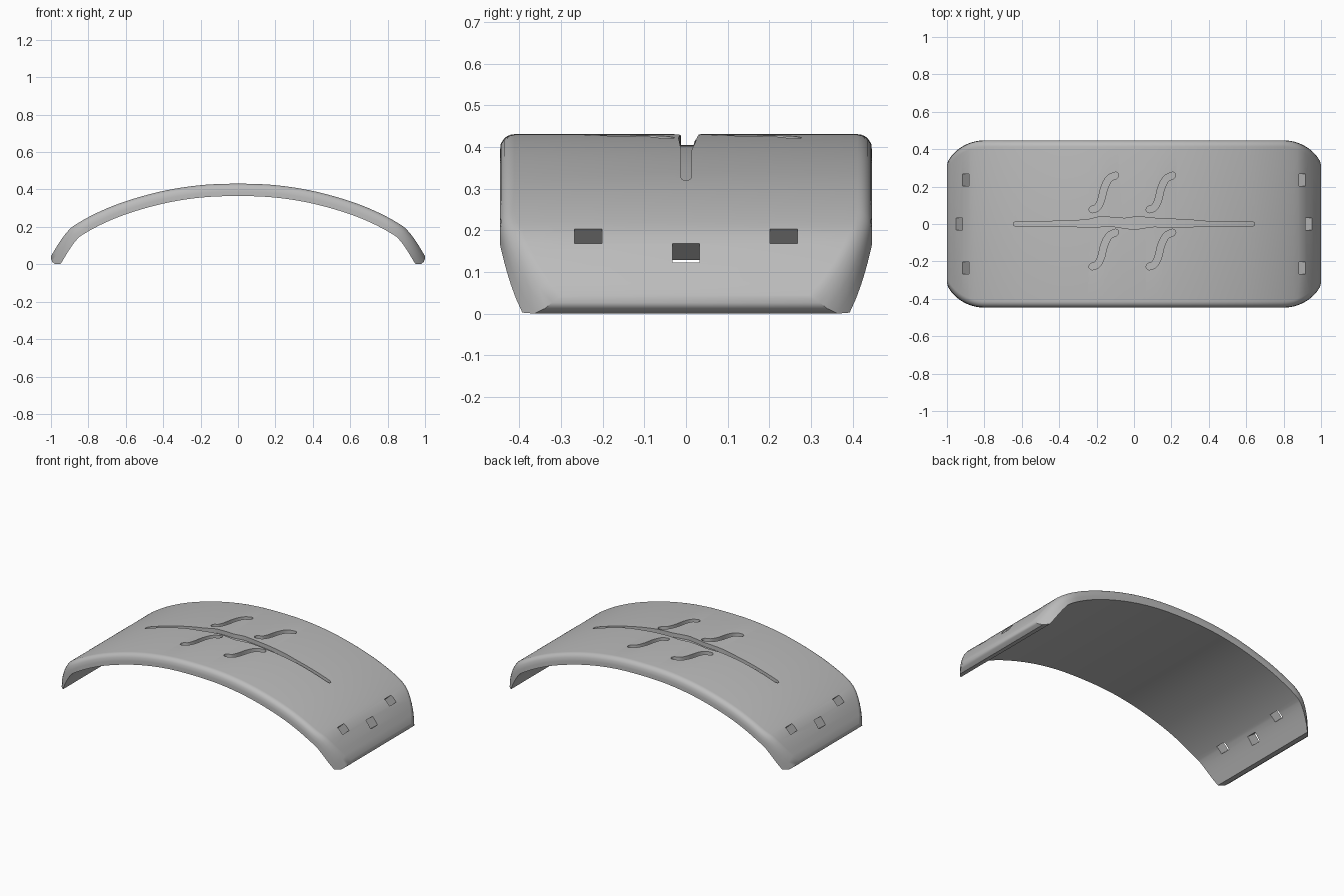
import bpy, bmesh, math
from mathutils import Vector, Matrix

if "Cube" in bpy.data.objects:
    bpy.data.objects.remove(bpy.data.objects["Cube"])

# Half profile of the outer surface (x, z), mirrored across x = 0
ARC = [(0, .431), (.2, .423), (.4, .392), (.6, .337), (.75, .277),
       (.883, .203), (.918, .168), (.952, .122), (1.0, .044)]
SLOPES = [0.0]
for a, b, c in zip(ARC, ARC[1:], ARC[2:]):
    SLOPES.append((c[1] - a[1]) / (c[0] - a[0]))
SLOPES.append(-1.64)


def height(x):
    """Smooth height and slope of the outer surface at x."""
    ax, sg = abs(x), (1 if x >= 0 else -1)
    if ax >= 1:
        return ARC[-1][1] + SLOPES[-1] * (ax - 1), sg * SLOPES[-1]
    i = max(k for k in range(len(ARC) - 1) if ARC[k][0] <= ax)
    (x0, z0), (x1, z1) = ARC[i], ARC[i + 1]
    h = x1 - x0
    t = (ax - x0) / h
    m0, m1 = SLOPES[i] * h, SLOPES[i + 1] * h
    c2, c3 = 3 * (z1 - z0) - 2 * m0 - m1, 2 * (z0 - z1) + m0 + m1
    return z0 + t * (m0 + t * (c2 + t * c3)), sg * (m0 + 2 * c2 * t + 3 * c3 * t * t) / h


def on_surface(x, depth):
    z, s = height(x)
    n = Vector((-s, 0, 1)).normalized()
    return Vector((x, 0, z)) - n * depth, n


def half_width(x):
    """Plan outline with rounded corners."""
    r = .229
    dx = min(max(abs(x) - .8, 0), .21)
    return .447 - r + math.sqrt(r * r - dx * dx)


def finish(bm, name):
    bmesh.ops.recalc_face_normals(bm, faces=bm.faces)
    me = bpy.data.meshes.new(name)
    bm.to_mesh(me)
    bm.free()
    ob = bpy.data.objects.new(name, me)
    bpy.context.collection.objects.link(ob)
    return ob


# Arched plate: stacked layers (depth, end extension) with a rounded outer rim
LAYERS = [(0, 0), (.001, .002), (.004, .007), (.01, .014), (.022, .023), (.043, .025), (.066, .008)]
N, RIM = 96, .035
bm = bmesh.new()
rows = []
for depth, ext in LAYERS:
    inset = RIM - math.sqrt(RIM ** 2 - max(RIM - depth, 0) ** 2)
    row = []
    for i in range(N + 1):
        p, _ = on_surface((2 * i / N - 1) * (1 + .52 * ext), depth)
        w = half_width(p.x) - inset
        row.append([bm.verts.new((p.x, s * w, p.z)) for s in (-1, 1)])
    rows.append(row)
for row in (rows[0], rows[-1]):
    for a, b in zip(row, row[1:]):
        bm.faces.new((a[0], b[0], b[1], a[1]))
for up, lo in zip(rows, rows[1:]):
    for i in range(N):
        for s in (0, 1):
            bm.faces.new((up[i][s], up[i + 1][s], lo[i + 1][s], lo[i][s]))
    for i in (0, N):
        bm.faces.new((up[i][0], up[i][1], lo[i][1], lo[i][0]))
plate = finish(bm, "arched_plate")

# Cutters for engraved grooves and strap holes
cut = bmesh.new()


def groove(pairs, depth=.026):
    """Closed strip that follows the surface, from left/right edge points."""
    rings = []
    for l, r in pairs:
        rings.append([cut.verts.new((q[0], q[1], height(q[0])[0] + dz))
                      for q, dz in ((l, .02), (r, .02), (r, -depth), (l, -depth))])
    for a, b in zip(rings, rings[1:]):
        for k in range(4):
            cut.faces.new((a[k], a[(k + 1) % 4], b[(k + 1) % 4], b[k]))
    cut.faces.new(rings[0])
    cut.faces.new(rings[-1])


def lerp(table, x):
    for (x0, y0), (x1, y1) in zip(table, table[1:]):
        if x <= x1:
            return y0 + (y1 - y0) * (x - x0) / (x1 - x0)
    return table[-1][1]


# Central stem groove
TOP = [(-.645, .006), (-.635, .013), (-.4, .015), (-.25, .022), (-.18, .04), (-.05, .03), (.02, .04),
       (.12, .03), (.3, .022), (.4, .013), (.635, .013), (.645, .006)]
BOT = [(-.645, -.006), (-.635, -.012), (-.35, -.012), (-.25, -.018), (-.12, -.012), (0, -.03),
       (.1, -.014), (.22, -.018), (.4, -.012), (.635, -.012), (.645, -.006)]
xs = sorted({round(-.63 + .02 * i, 4) for i in range(64)} | {-.645, -.638, .638, .645})
groove([((x, lerp(TOP, x)), (x, lerp(BOT, x))) for x in xs])

# Four S-shaped leaf grooves
LEAF = [(-.24, .076), (-.222, .078), (-.195, .09), (-.175, .13), (-.16, .19), (-.135, .24),
        (-.1, .259), (-.082, .262)]


def spline(pts, steps):
    out = []
    for i in range(len(pts) - 1):
        a, b, c, d = (Vector(pts[min(max(i + k, 0), len(pts) - 1)]) for k in (-1, 0, 1, 2))
        for j in range(steps):
            t = j / steps
            out.append(.5 * (2 * b + (c - a) * t + (2 * a - 5 * b + 4 * c - d) * t * t
                             + (3 * b - a - 3 * c + d) * t ** 3))
    return out + [Vector(pts[-1])]


line = spline(LEAF, 4)
R = .018
for ox in (0, .305):
    for oy in (0, -.305):
        pairs = []
        for i, p in enumerate(line):
            t = (line[min(i + 1, len(line) - 1)] - line[max(i - 1, 0)]).normalized()
            e = min((p - line[0]).length, (p - line[-1]).length, R)
            w = max(math.sqrt(R * R - (R - e) ** 2), .004)
            side = Vector((-t.y, t.x)) * w
            c = p + Vector((ox, oy))
            pairs.append((c + side, c - side))
        groove(pairs)

# Strap holes straight through the plate at both ends
for s in (-1, 1):
    for x, y, length in ((.901, .235, .05), (.901, -.235, .05), (.935, 0, .057)):
        p, n = on_surface(s * x, .033)
        tan = Vector((n.z, 0, -n.x))
        rot = Matrix((tan, Vector((0, 1, 0)), n)).transposed().to_4x4()
        bmesh.ops.create_cube(cut, size=1, matrix=Matrix.Translation(p + Vector((0, y, 0))) @ rot
                              @ Matrix.Diagonal((length, .066, .16, 1)))
cutter = finish(cut, "groove_cutter")
cutter.hide_render = True

mod = plate.modifiers.new("grooves", 'BOOLEAN')
mod.operation, mod.solver, mod.object = 'DIFFERENCE', 'EXACT', cutter
bpy.context.view_layer.objects.active = plate
plate.select_set(True)
cutter.select_set(False)
bpy.ops.object.modifier_apply(modifier=mod.name)
bpy.data.objects.remove(cutter)

# Single grey material
grey = bpy.data.materials.new("plain_grey")
grey.diffuse_color = (.5, .5, .5, 1)
grey.use_nodes = True
grey.node_tree.nodes["Principled BSDF"].inputs["Base Color"].default_value = grey.diffuse_color
plate.data.materials.clear()
plate.data.materials.append(grey)
bpy.ops.object.shade_smooth_by_angle(angle=math.radians(35))
